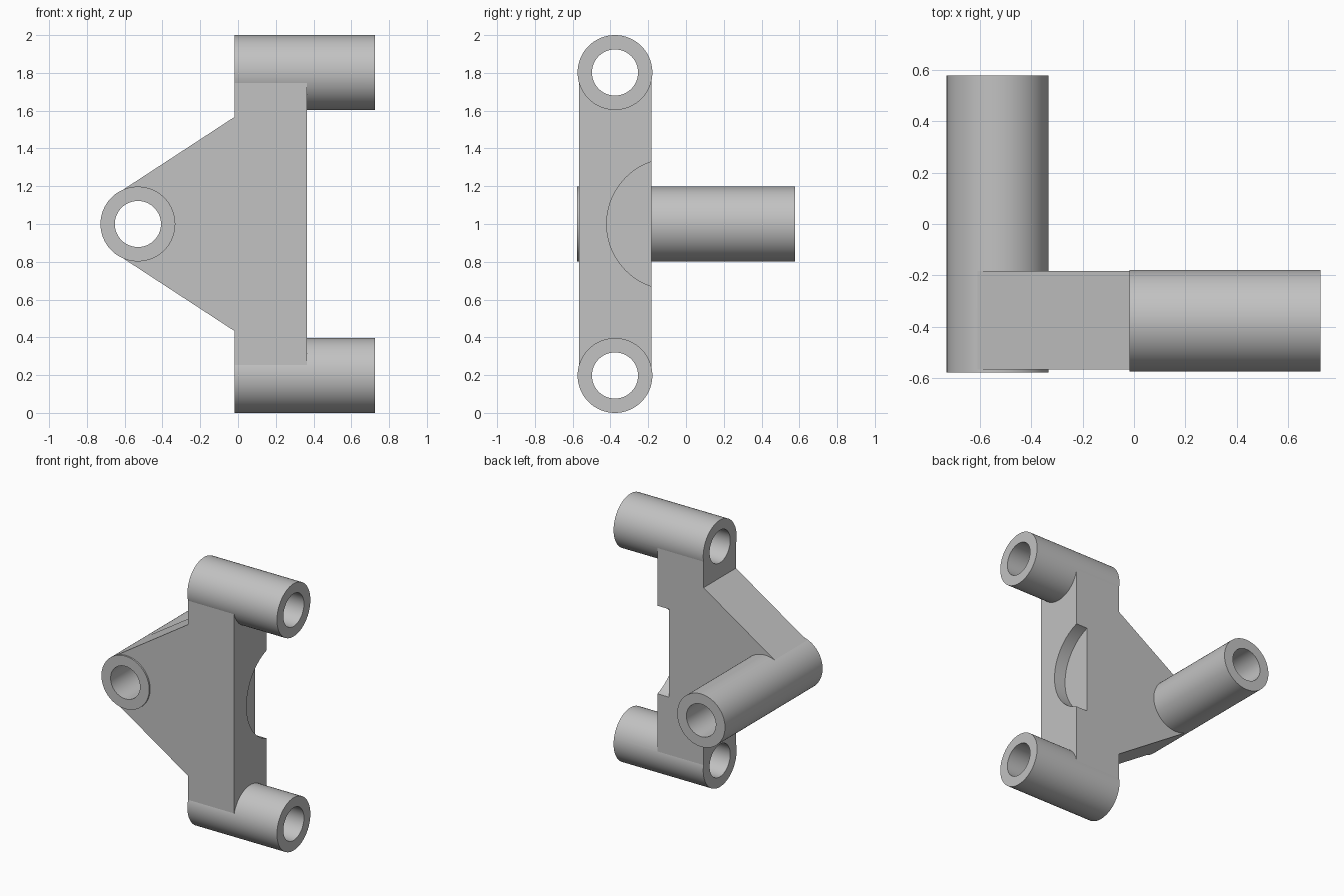
import bpy
import math
from mathutils import Matrix

cube = bpy.data.objects.get("Cube")
if cube:
    bpy.data.objects.remove(cube, do_unlink=True)

# Main dimensions
OUTER, BORE = 0.198, 0.122
FRONT, BACK = -0.566, -0.182          # block and web thickness
AXIS_Y = -0.376                       # axis of the two side barrels
PIVOT_X, MID_Z = -0.53, 1.0           # axis of the long barrel
LEFT, BLOCK_END, TUBE_END = -0.018, 0.365, 0.725
BARREL_HEIGHTS = (0.198, 1.802)

grey = bpy.data.materials.new("plain grey")
grey.use_nodes = True
colour = (0.54, 0.54, 0.54, 1)
grey.diffuse_color = colour
grey.node_tree.nodes["Principled BSDF"].inputs["Base Color"].default_value = colour


def add_mesh(name, verts, faces):
    mesh = bpy.data.meshes.new(name)
    mesh.from_pydata(verts, [], faces)
    mesh.materials.append(grey)
    obj = bpy.data.objects.new(name, mesh)
    bpy.context.collection.objects.link(obj)
    return obj


def prism(name, outline, y0, y1):
    """Extrude an (x, z) outline, clockwise seen from the back, along y."""
    n = len(outline)
    verts = [(x, y, z) for y in (y0, y1) for x, z in outline]
    faces = [tuple(range(n)), tuple(reversed(range(n, 2 * n)))]
    faces += [(i, i + n, (i + 1) % n + n, (i + 1) % n) for i in range(n)]
    return add_mesh(name, verts, faces)


def rod(name, axis, radius, start, end, a, b, sides=96):
    """Cylinder along x (centre y=a, z=b) or along y (centre x=a, z=b)."""
    ring = [(radius * math.cos(2 * math.pi * i / sides),
             radius * math.sin(2 * math.pi * i / sides)) for i in range(sides)]
    obj = prism(name, [(a + u, b + v) for u, v in ring], start, end)
    if axis == "x":
        swap = Matrix(((0, 1, 0, 0), (1, 0, 0, 0), (0, 0, 1, 0), (0, 0, 0, 1)))
        obj.data.transform(swap)
        obj.data.flip_normals()
    return obj


def combine(target, tool, operation):
    mod = target.modifiers.new(tool.name, "BOOLEAN")
    mod.operation, mod.solver, mod.object = operation, "EXACT", tool
    bpy.context.view_layer.objects.active = target
    bpy.ops.object.modifier_apply(modifier=mod.name)
    bpy.data.objects.remove(tool, do_unlink=True)


# Upright block
low, high = BARREL_HEIGHTS
bracket = prism("pivot_bracket", [(LEFT, low), (BLOCK_END, low),
                                  (BLOCK_END, high), (LEFT, high)], FRONT, BACK)

# Tapered web, running nearly tangent to the long barrel
web = prism("web", [(-0.62, 0.826), (LEFT, 0.433), (0.1, 0.433),
                    (0.1, 1.567), (LEFT, 1.567), (-0.62, 1.174)], FRONT, BACK)
combine(bracket, web, "UNION")

# Barrels
for z in BARREL_HEIGHTS:
    combine(bracket, rod("side_barrel", "x", OUTER, LEFT, TUBE_END, AXIS_Y, z), "UNION")
combine(bracket, rod("long_barrel", "y", OUTER, -0.578, 0.578, PIVOT_X, MID_Z), "UNION")

# Bores
for z in BARREL_HEIGHTS:
    combine(bracket, rod("side_bore", "x", BORE, -0.2, 0.9, AXIS_Y, z), "DIFFERENCE")
combine(bracket, rod("long_bore", "y", BORE, -0.8, 0.8, PIVOT_X, MID_Z), "DIFFERENCE")

# Shallow round recess in the outer face of the block
recess = rod("recess", "x", 0.348, 0.27, 0.5, -0.072, MID_Z)
combine(bracket, recess, "DIFFERENCE")

bpy.ops.object.select_all(action="DESELECT")
bracket.select_set(True)
bpy.context.view_layer.objects.active = bracket
bpy.ops.object.shade_smooth_by_angle(angle=math.radians(8))
